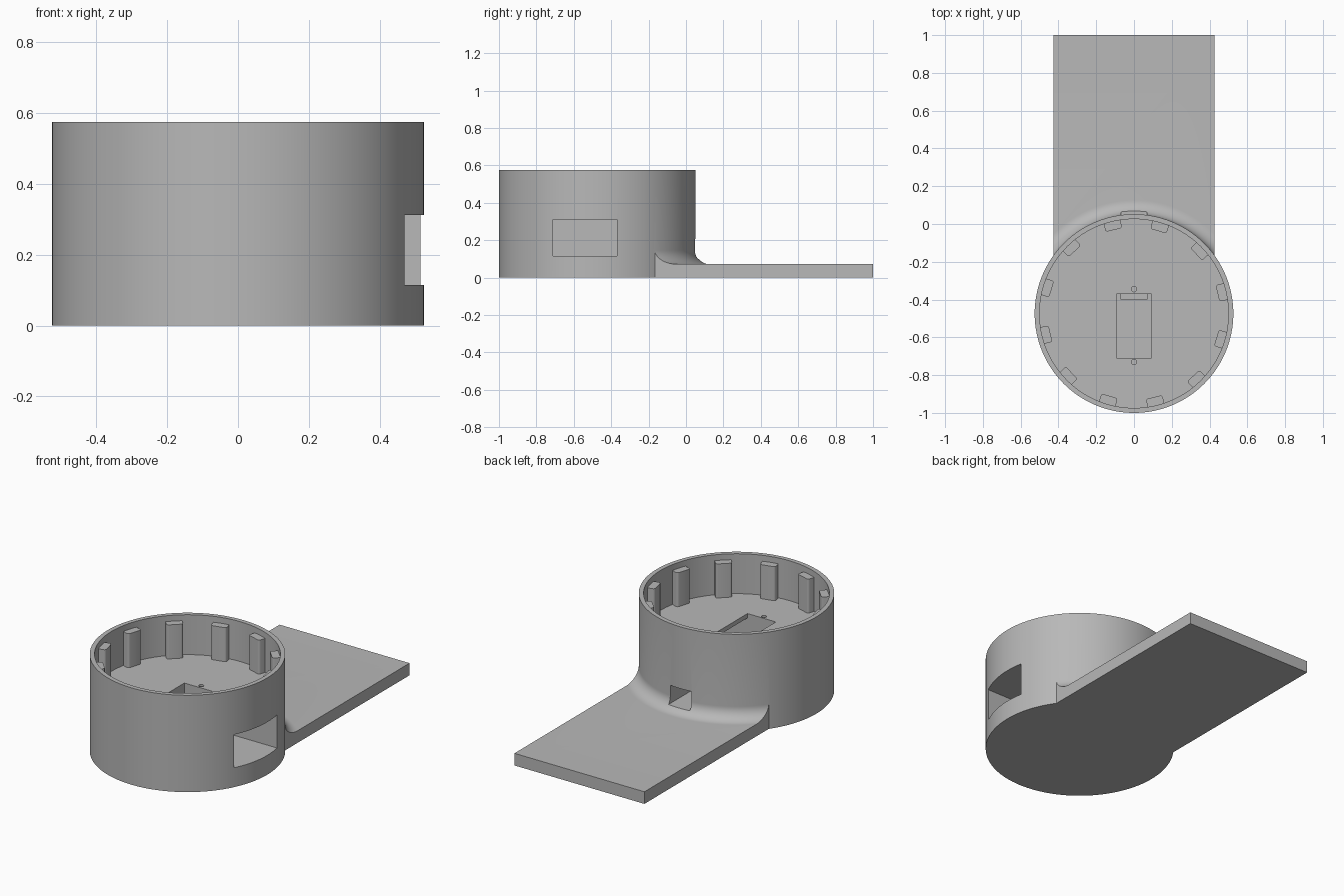
import bpy, bmesh, math
from mathutils import Matrix

if "Cube" in bpy.data.objects:
    bpy.data.objects.remove(bpy.data.objects["Cube"])

CY, R, H = -0.474, 0.526, 0.575      # cup centre, outer radius, height
INNER, FLOOR = 0.5, 0.338            # recess radius and floor level
HALF, THICK, FIL = 0.427, 0.072, 0.075  # plate half width, thickness, fillet

grey = bpy.data.materials.new("light grey")
grey.use_nodes = True
grey.diffuse_color = (0.48, 0.48, 0.48, 1)
grey.node_tree.nodes["Principled BSDF"].inputs["Base Color"].default_value = grey.diffuse_color


def finish(name, bm):
    bmesh.ops.recalc_face_normals(bm, faces=bm.faces)
    mesh = bpy.data.meshes.new(name)
    bm.to_mesh(mesh)
    bm.free()
    ob = bpy.data.objects.new(name, mesh)
    bpy.context.collection.objects.link(ob)
    mesh.materials.append(grey)
    return ob


def box(name, x0, x1, y0, y1, z0, z1):
    bm = bmesh.new()
    bmesh.ops.create_cube(bm, size=1)
    bmesh.ops.scale(bm, vec=(x1 - x0, y1 - y0, z1 - z0), verts=bm.verts)
    bmesh.ops.translate(bm, vec=((x0 + x1) / 2, (y0 + y1) / 2, (z0 + z1) / 2), verts=bm.verts)
    return finish(name, bm)


def lathe(name, profile, y=CY, steps=128):
    """Revolve a closed (radius, z) outline about a vertical axis."""
    bm = bmesh.new()
    vs = [bm.verts.new((r, 0, z)) for r, z in profile]
    es = [bm.edges.new((a, b)) for a, b in zip(vs, vs[1:] + vs[:1])]
    bmesh.ops.spin(bm, geom=vs + es, cent=(0, 0, 0), axis=(0, 0, 1),
                   angle=math.tau, steps=steps)
    bmesh.ops.remove_doubles(bm, verts=bm.verts, dist=1e-5)
    bmesh.ops.dissolve_degenerate(bm, dist=1e-6, edges=bm.edges)
    bmesh.ops.translate(bm, vec=(0, y, 0), verts=bm.verts)
    return finish(name, bm)


def boolean(target, tool, op):
    mod = target.modifiers.new(op.lower(), "BOOLEAN")
    mod.operation, mod.solver, mod.object = op, "EXACT", tool
    bpy.context.view_layer.objects.active = target
    bpy.ops.object.modifier_apply(modifier=mod.name)
    bpy.data.objects.remove(tool)


def smooth(ob):
    bpy.ops.object.select_all(action="DESELECT")
    ob.select_set(True)
    bpy.context.view_layer.objects.active = ob
    bpy.ops.object.shade_smooth_by_angle(angle=math.radians(30))


# Round cup with a shallow recess
body = lathe("cup_and_plate", [(0, 0), (R, 0), (R, H), (INNER, H), (INNER, FLOOR), (0, FLOOR)])

# Concave fillet, trimmed to the plate width
arc = [(R + FIL - FIL * math.cos(a), THICK + FIL - FIL * math.sin(a))
       for a in (math.pi / 2 * i / 12 for i in range(13))]
fillet = lathe("fillet", [(R - 0.02, 0.02), (R - 0.02, THICK + FIL)] + arc + [(R + FIL, 0.02)])
boolean(fillet, box("trim", -HALF, HALF, CY, 1, 0, H), "INTERSECT")

# Flat mounting plate
boolean(body, box("plate", -HALF, HALF, CY, 1, 0, THICK), "UNION")
boolean(body, fillet, "UNION")

# Side pocket, floor slot, rear cable port and two screw holes
boolean(body, box("side_pocket", -0.093, 0.7, -0.71, -0.37, 0.115, 0.312), "DIFFERENCE")
boolean(body, box("floor_slot", -0.093, 0.093, -0.71, -0.37, 0.2, 0.4), "DIFFERENCE")
boolean(body, box("cable_port", -0.07, 0.07, -0.4, 0.3, 0.1, 0.208), "DIFFERENCE")
for y in (-0.345, -0.73):
    hole = lathe("screw_hole", [(0, 0.22), (0.014, 0.22), (0.014, 0.4), (0, 0.4)], y, 24)
    boolean(body, hole, "DIFFERENCE")
smooth(body)

# Ring of twelve upright tabs with softened inner corners
bm = bmesh.new()
w, r0, r1, c = 0.045, 0.455, 0.508, 0.012
corner = [(r0 + c - c * math.cos(a), w - c + c * math.sin(a))
          for a in (math.pi / 2 * i / 4 for i in range(5))]
outline = corner + [(r1, w), (r1, -w)] + [(x, -y) for x, y in reversed(corner)]
for k in range(12):
    turn = Matrix.Translation((0, CY, 0)) @ Matrix.Rotation(math.radians(13.5 + 30 * k), 4, "Z")
    base = bm.faces.new([bm.verts.new(turn @ Matrix.Translation((x, y, FLOOR - 0.01)).translation)
                         for x, y in outline])
    up = bmesh.ops.extrude_face_region(bm, geom=[base], use_keep_orig=True)
    bmesh.ops.translate(bm, vec=(0, 0, 0.54 - FLOOR + 0.01),
                        verts=[v for v in up["geom"] if isinstance(v, bmesh.types.BMVert)])
tabs = finish("inner_tabs", bm)
smooth(tabs)
